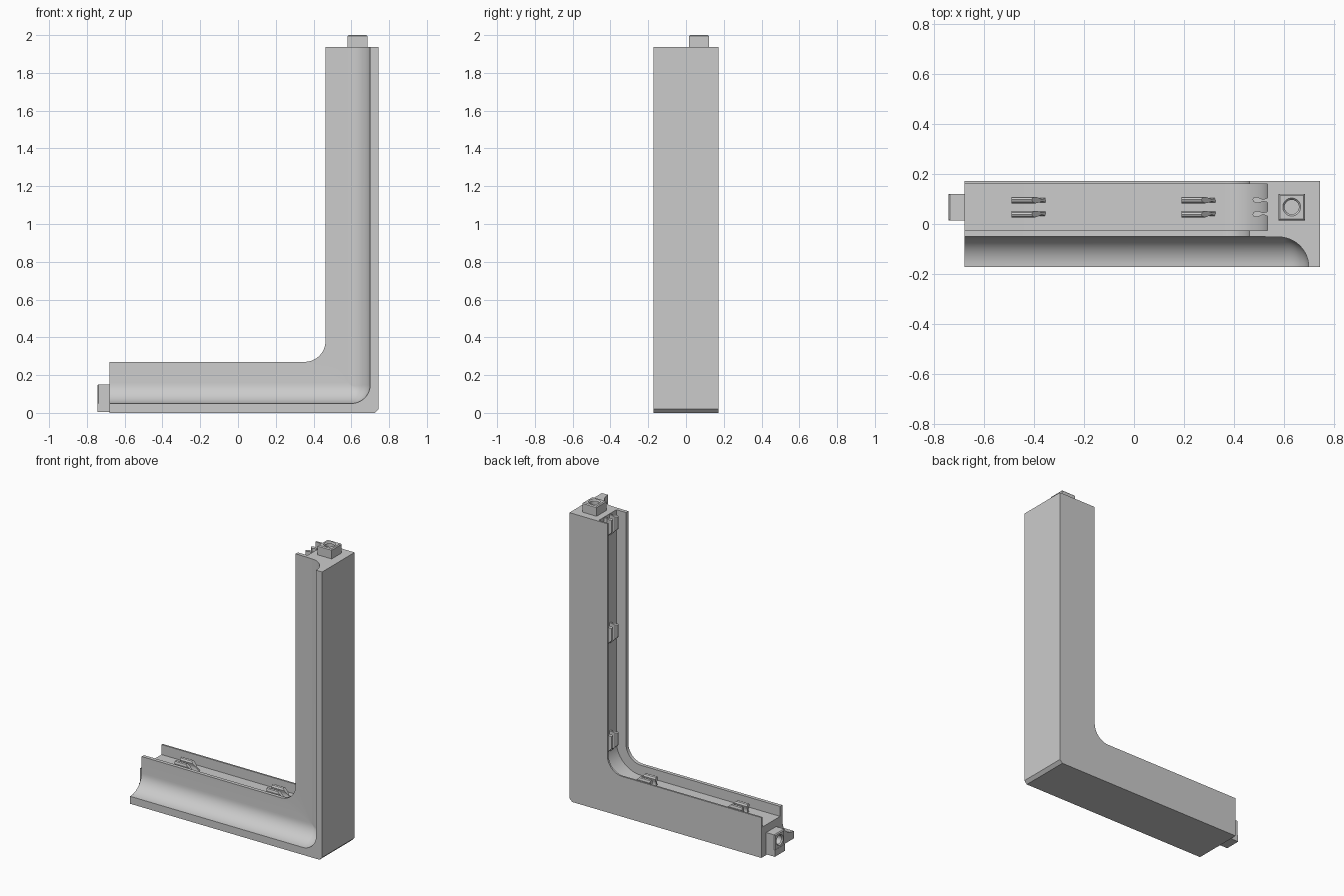
import bpy, bmesh, math
from math import sin, cos, pi

if "Cube" in bpy.data.objects:
    bpy.data.objects.remove(bpy.data.objects["Cube"])

grey = bpy.data.materials.new("plain_grey")
grey.use_nodes = True
GREY = (0.6, 0.6, 0.6, 1)
grey.diffuse_color = GREY
grey.node_tree.nodes["Principled BSDF"].inputs["Base Color"].default_value = GREY

OUT, LEFT, TOP = 0.745, -0.68, 1.936   # outer side, free end, top end
RIM, FLOOR, BACK, FRONT = 0.282, 0.21, 0.172, -0.172
MID = 0.068                            # centre line of tenons and clips


def height(d):
    """Height in the lower leg for a depth measured from the outer side."""
    return 0.0 if d == 0 else 0.008 + 0.93 * d


def loft(name, rings):
    """Join closed rings of equal length into a capped solid."""
    bm = bmesh.new()
    rows = [[bm.verts.new(p) for p in ring] for ring in rings]
    n = len(rows[0])
    for a, b in zip(rows, rows[1:]):
        for i in range(n):
            j = (i + 1) % n
            bm.faces.new((a[i], a[j], b[j], b[i]))
    bm.faces.new(rows[0])
    bm.faces.new(rows[-1])
    bmesh.ops.recalc_face_normals(bm, faces=bm.faces)
    mesh = bpy.data.meshes.new(name)
    bm.to_mesh(mesh)
    bm.free()
    ob = bpy.data.objects.new(name, mesh)
    bpy.context.collection.objects.link(ob)
    mesh.materials.append(grey)
    bpy.ops.object.select_all(action='DESELECT')
    ob.select_set(True)
    bpy.context.view_layer.objects.active = ob
    bpy.ops.object.shade_smooth_by_angle(angle=math.radians(30))
    return ob


# Cross-section: (depth, y, corner radius), with a cove along the front
section = [(0, BACK, 0), (0, FRONT, 0)]
COVE, STEPS = 0.12, 12
for k in range(STEPS + 1):
    t = k / STEPS * pi / 2
    d = 0.045 + COVE * (1 - cos(t))
    section.append((d, FRONT + COVE * sin(t), max(0.145 - d, 0.004)))
section += [(RIM, -0.05, 0.11), (RIM, -0.026, 0.11), (FLOOR, -0.026, 0.18),
            (FLOOR, 0.16, 0.18), (RIM, 0.16, 0.11), (RIM, BACK, 0.11)]

# Sweep the section along the lower leg, round the corner and up
BEND, CHAMFER = 16, 0.02
rings = [[(LEFT, y, height(d)) for d, y, r in section]]
for k in range(BEND + 1):
    f = k / BEND
    a = f * pi / 2
    ring = []
    for d, y, r in section:
        x, z = OUT - d, height(d)
        if d == 0:      # flat chamfer on the outer corner
            ring.append((x - CHAMFER * (1 - f), y, z + CHAMFER * f))
        else:
            ring.append((x - r * (1 - sin(a)), y, z + r * (1 - cos(a))))
    rings.append(ring)
rings.append([(OUT - d, y, TOP) for d, y, r in section])
loft("corner_frame", rings)


def tenon(name, place, length=0.064, half=0.053):
    """Square peg with a round blind hole in its end."""
    n = 32
    angles = [2 * pi * i / n for i in range(n)]

    def square(s, h):
        out = []
        for a in angles:
            m = s / max(abs(cos(a)), abs(sin(a)))
            out.append(place(m * cos(a), m * sin(a), h))
        return out

    def circle(r, h):
        return [place(r * cos(a), r * sin(a), h) for a in angles]

    loft(name, [square(half, -0.01), square(half, length - 0.006),
                square(half - 0.006, length), circle(0.036, length),
                circle(0.029, length - 0.008), circle(0.029, 0.004)])


tenon("top_tenon", lambda u, v, h: (0.632 + u, MID + v, TOP + h))
tenon("side_tenon", lambda u, v, h: (LEFT - h, MID + v, 0.098 + u))

# Foot under the side tenon
foot = [(-0.053, 0.005), (0.053, 0.005), (0.053, 0.05), (-0.053, 0.05)]
loft("side_tenon_foot", [[(x, MID + u, z) for u, z in foot]
                         for x in (LEFT - 0.064, LEFT + 0.01)])

# Clip prong outline: (height over the channel floor, offset from centre)
prong = [(-0.01, 0.016), (-0.01, 0.038), (0.006, 0.035), (0.018, 0.030),
         (0.030, 0.036), (0.044, 0.041), (0.056, 0.038), (0.060, 0.030),
         (0.056, 0.021), (0.044, 0.015), (0.030, 0.018), (0.018, 0.022),
         (0.006, 0.020)]
CLIP = 0.14


def clip(name, place):
    """Pair of mirrored prongs with a sloped end towards the corner."""
    for side, label in ((1, "back"), (-1, "front")):
        loft(f"{name}_{label}_prong",
             [[place(s - k * max(h, 0), MID + side * o, h) for h, o in prong]
              for s, k in ((0, 0), (CLIP, 1))])


for i, x0 in enumerate((-0.49, 0.19), 1):
    clip(f"lower_clip_{i}",
         lambda s, y, h: (x0 + s, y, height(FLOOR) + h))
for i, z0 in enumerate((0.48, 1.205, 1.93), 1):
    clip(f"upright_clip_{i}",
         lambda s, y, h: (OUT - FLOOR - h, y, z0 - s))
